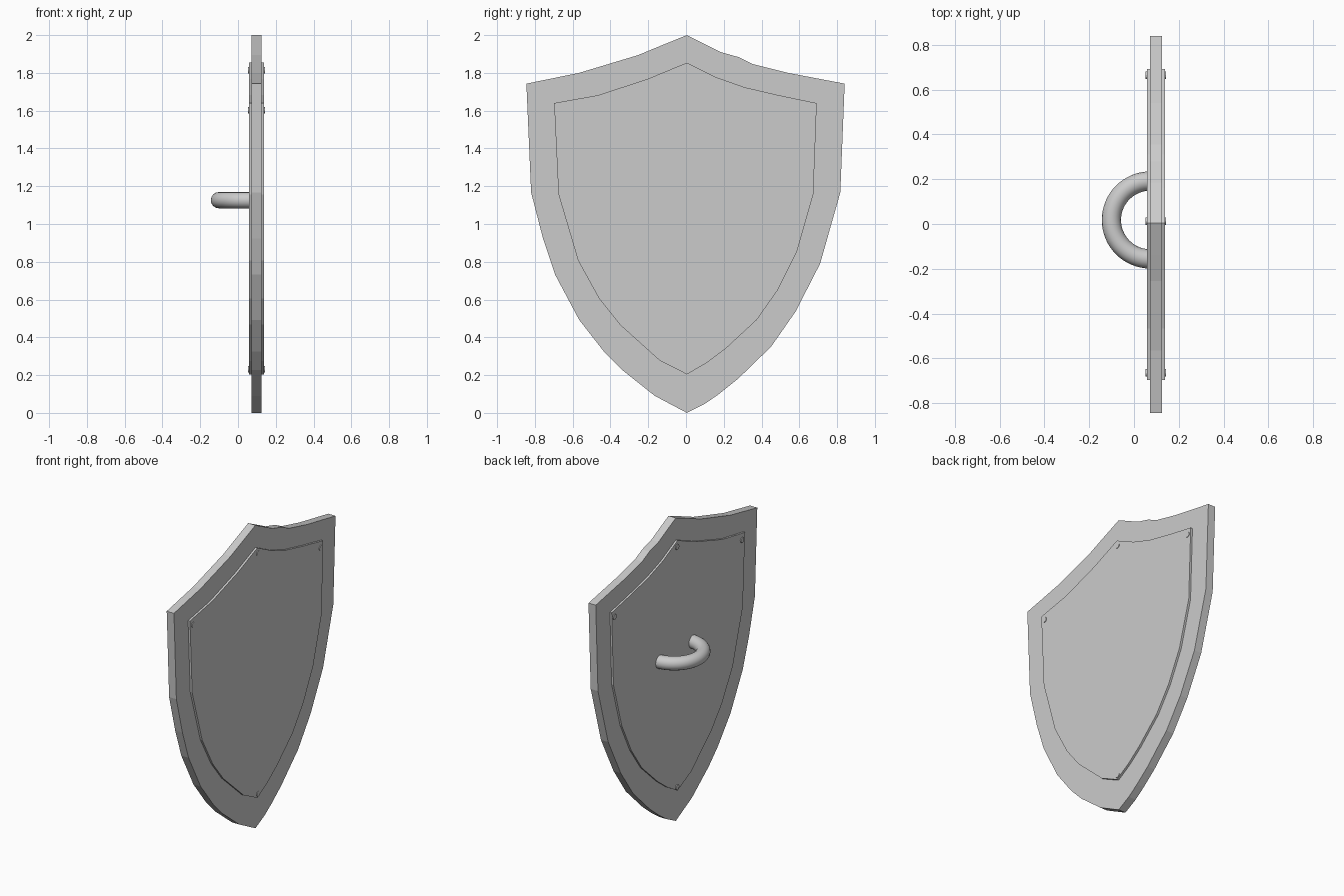
import bpy, bmesh, math
from mathutils import Matrix

if "Cube" in bpy.data.objects:
    bpy.data.objects.remove(bpy.data.objects["Cube"])

# Shield outlines as (y, z), clockwise from the top point
RIM = [(.005, 2), (.185, 1.91), (.28, 1.883), (.355, 1.846), (.54, 1.80), (.84, 1.743),
       (.817, 1.167), (.71, .79), (.58, .536), (.45, .35), (.275, .18), (.175, .10),
       (.1, .048), (.005, 0), (-.165, .09), (-.339, .228), (-.434, .324), (-.566, .493),
       (-.693, .732), (-.757, .923), (-.82, 1.167), (-.845, 1.743), (-.566, 1.80),
       (-.254, 1.894), (-.138, 1.942)]
PANEL = [(.005, 1.854), (.16, 1.777), (.31, 1.724), (.49, 1.682), (.692, 1.64),
         (.674, 1.157), (.587, .854), (.487, .652), (.375, .493), (.21, .34), (.11, .265),
         (.005, .204), (-.138, .276), (-.35, .467), (-.46, .605), (-.571, .806),
         (-.675, 1.157), (-.698, 1.64), (-.466, 1.682), (-.206, 1.767)]


def finish(name, bm):
    bmesh.ops.recalc_face_normals(bm, faces=bm.faces)
    mesh = bpy.data.meshes.new(name)
    bm.to_mesh(mesh)
    bm.free()
    obj = bpy.data.objects.new(name, mesh)
    bpy.context.collection.objects.link(obj)
    return obj


def slab(name, outline, x0, x1):
    bm = bmesh.new()
    face = bm.faces.new([bm.verts.new((x0, y, z)) for y, z in outline])
    ext = bmesh.ops.extrude_face_region(bm, geom=[face], use_keep_orig=True)
    moved = [v for v in ext["geom"] if isinstance(v, bmesh.types.BMVert)]
    bmesh.ops.translate(bm, verts=moved, vec=(x1 - x0, 0, 0))
    return finish(name, bm)


# Board and the thicker raised panel that shows on both faces
slab("shield_board", RIM, .071, .124)
slab("raised_panel", PANEL, .058, .138)

# Rivets through the panel corners
bm = bmesh.new()
for y, z in [(.012, 1.815), (.665, 1.603), (-.665, 1.603), (.012, .23)]:
    place = Matrix.Translation((.097, y, z)) @ Matrix.Rotation(math.pi / 2, 4, 'Y')
    bmesh.ops.create_cone(bm, cap_ends=True, segments=12, radius1=.017, radius2=.017,
                          depth=.09, matrix=place)
finish("rivets", bm)

# Half-ring grip on the back
bm = bmesh.new()
SIDES, STEPS, R, r = 16, 32, .174, .043
rings = []
for i in range(STEPS + 1):
    a = math.pi * (i / STEPS - .5)
    ring = []
    for j in range(SIDES):
        b = 2 * math.pi * j / SIDES
        d = R + r * math.cos(b)
        ring.append(bm.verts.new((.073 - d * math.cos(a), .018 + d * math.sin(a),
                                  1.126 + r * math.sin(b))))
    rings.append(ring)
for p, q in zip(rings, rings[1:]):
    for j in range(SIDES):
        k = (j + 1) % SIDES
        bm.faces.new((p[j], p[k], q[k], q[j]))
bm.faces.new(rings[0])
bm.faces.new(rings[-1])
grip = finish("grip_handle", bm)
bpy.context.view_layer.objects.active = grip
grip.select_set(True)
bpy.ops.object.shade_smooth_by_angle(angle=math.radians(40))
